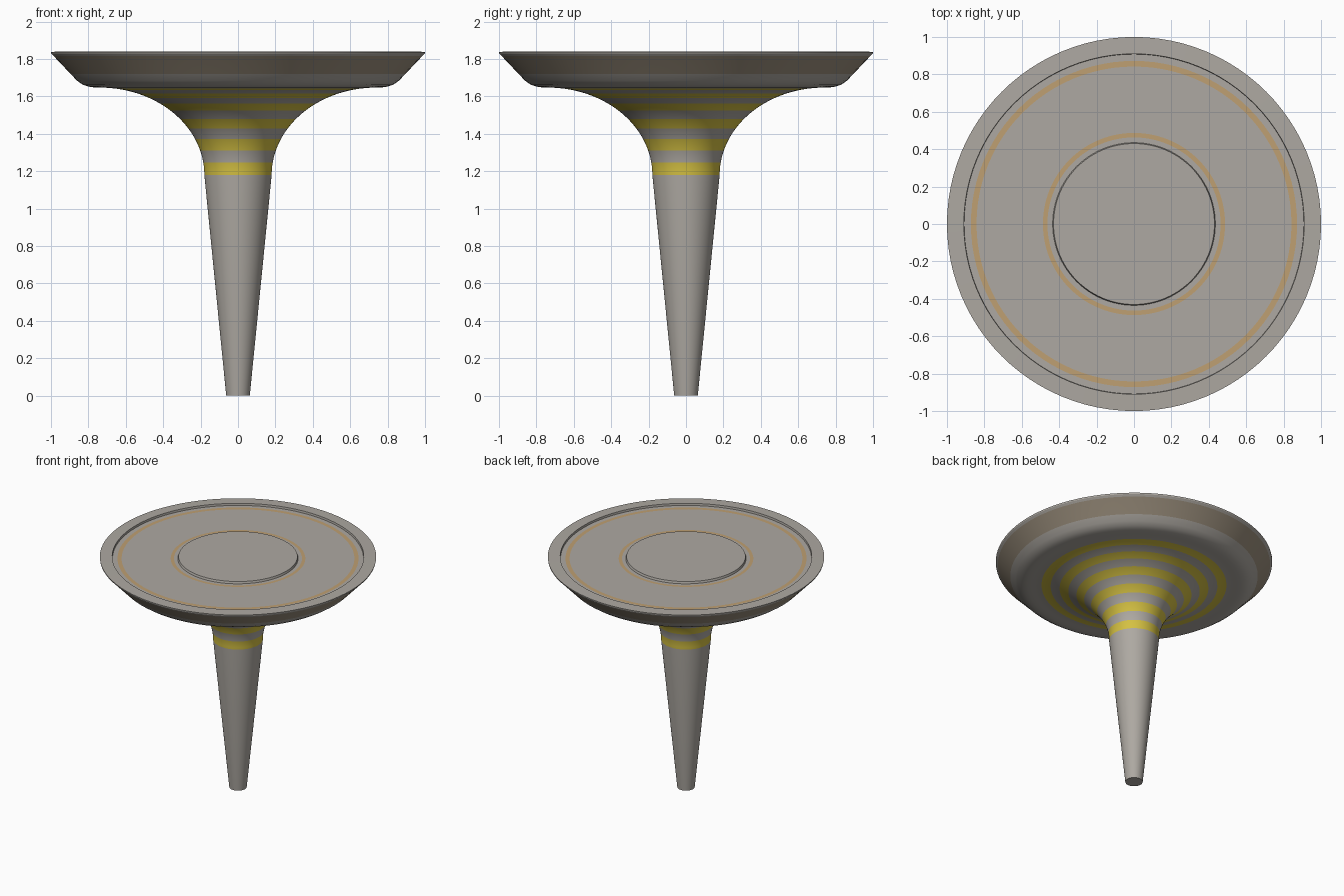
import bpy, bmesh, math

if "Cube" in bpy.data.objects:
    bpy.data.objects.remove(bpy.data.objects["Cube"])

SEG = 96

def material(name, rgb):
    m = bpy.data.materials.new(name)
    m.diffuse_color = (*rgb, 1)
    m.use_nodes = True
    m.node_tree.nodes["Principled BSDF"].inputs["Base Color"].default_value = m.diffuse_color
    return m

MATS = [material("warm_grey", (0.42, 0.395, 0.36)),
        material("yellow", (0.66, 0.53, 0.055)),
        material("faded_tan", (0.33, 0.275, 0.205)),
        material("pale_orange", (0.52, 0.35, 0.17))]
GREY, YELLOW, TAN, ORANGE = range(4)

def lathe(name, start, steps):
    """Spin a profile about z; each step is (r, z, colour of the band leading to it)."""
    bm = bmesh.new()

    def ring(r, z):
        if r == 0:
            return [bm.verts.new((0, 0, z))]
        return [bm.verts.new((r * math.cos(2 * math.pi * i / SEG),
                              r * math.sin(2 * math.pi * i / SEG), z)) for i in range(SEG)]
    prev = ring(*start)
    for r, z, colour in steps:
        cur = ring(r, z)
        for i in range(SEG):
            j = (i + 1) % SEG
            if len(prev) == 1:
                vs = (prev[0], cur[j], cur[i])
            elif len(cur) == 1:
                vs = (prev[i], prev[j], cur[0])
            else:
                vs = (prev[i], prev[j], cur[j], cur[i])
            bm.faces.new(vs).material_index = colour
        prev = cur
    bmesh.ops.recalc_face_normals(bm, faces=bm.faces[:])
    me = bpy.data.meshes.new(name)
    bm.to_mesh(me)
    bm.free()
    for m in MATS:
        me.materials.append(m)
    ob = bpy.data.objects.new(name, me)
    bpy.context.collection.objects.link(ob)
    bpy.ops.object.select_all(action='DESELECT')
    ob.select_set(True)
    bpy.context.view_layer.objects.active = ob
    bpy.ops.object.shade_smooth_by_angle(angle=math.radians(30))
    return ob

# Flare: quarter ellipse resampled by arc length so stripes have equal width
STRIPE, SUB = 0.067, 4
flare, arc, target = [], 0.0, STRIPE / SUB
last = (0.18, 1.18)
for k in range(1, 4001):
    t = math.pi / 2 * k / 4000
    p = (0.74 - 0.56 * math.cos(t), 1.18 + 0.467 * math.sin(t))
    arc += math.dist(p, last)
    last = p
    if arc >= target:
        band = int((target - 1e-6) / STRIPE)
        flare.append((*p, YELLOW if band % 2 == 0 and band < 11 else GREY))
        target += STRIPE / SUB

# Tapered stem, striped flare and sloping underside of the dish
body = [(0.063, 0, GREY), (0.18, 1.18, GREY)] + flare + [
    (0.77, 1.648, GREY), (0.80, 1.652, GREY), (0.83, 1.662, GREY), (0.86, 1.683, GREY),
    (0.895, 1.72, GREY), (0.985, 1.815, TAN), (0.998, 1.828, GREY), (1.0, 1.838, GREY)]
# Flat rim, shallow recess with painted rings, raised centre disc
top = [(0.91, 1.84, GREY), (0.908, 1.824, GREY), (0.872, 1.824, GREY), (0.842, 1.824, ORANGE),
       (0.487, 1.824, GREY), (0.463, 1.824, ORANGE), (0.435, 1.824, GREY),
       (0.43, 1.84, GREY), (0, 1.84, GREY)]
lathe("dish_on_tapered_stem", (0, 0), body + top)
